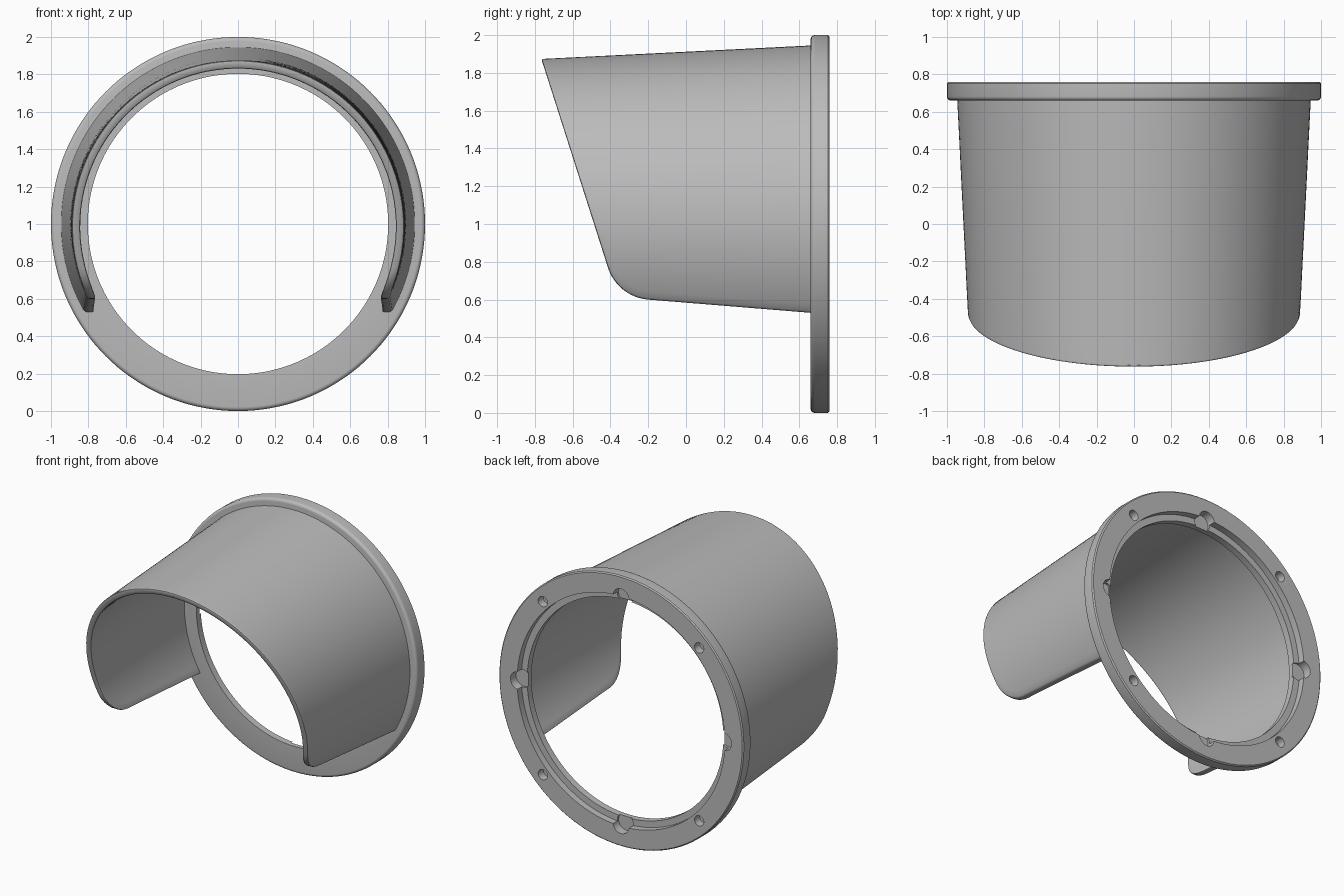
import bpy, bmesh, math
from mathutils import Vector, Matrix

cube = bpy.data.objects.get("Cube")
if cube:
    bpy.data.objects.remove(cube)

grey = bpy.data.materials.new("plain grey")
grey.use_nodes = True
colour = (0.5, 0.5, 0.5, 1)
grey.diffuse_color = colour
grey.node_tree.nodes["Principled BSDF"].inputs["Base Color"].default_value = colour


def make_object(name, bm):
    bmesh.ops.remove_doubles(bm, verts=bm.verts, dist=1e-5)
    bmesh.ops.recalc_face_normals(bm, faces=bm.faces)
    mesh = bpy.data.meshes.new(name)
    bm.to_mesh(mesh)
    bm.free()
    mesh.materials.append(grey)
    obj = bpy.data.objects.new(name, mesh)
    bpy.context.collection.objects.link(obj)
    return obj


def activate(obj):
    bpy.ops.object.select_all(action="DESELECT")
    obj.select_set(True)
    bpy.context.view_layer.objects.active = obj


def smooth(obj):
    activate(obj)
    bpy.ops.object.shade_smooth_by_angle(angle=math.radians(30))


def bridge(bm, loops, closed=False):
    """Join closed point loops, in order, with quads."""
    rows = [[bm.verts.new(p) for p in loop] for loop in loops]
    pairs = list(zip(rows, rows[1:]))
    if closed:
        pairs.append((rows[-1], rows[0]))
    for a, b in pairs:
        for i in range(len(a)):
            j = (i + 1) % len(a)
            bm.faces.new((a[i], a[j], b[j], b[i]))
    return rows


# Mounting ring: a turned profile of (radius, y) with a recess at the back
FRONT, BACK, CENTRE = 0.66, 0.76, 1.0
HOLE, RECESS, FLOOR, ROUND = 0.803, 0.85, 0.71, 0.022
profile = [(HOLE, FRONT)]
for i in range(6):
    a = math.radians(90 * i / 5)
    profile.append((1 - ROUND + ROUND * math.sin(a), FRONT + ROUND - ROUND * math.cos(a)))
profile += [(1, BACK - 0.008), (0.992, BACK), (RECESS, BACK), (RECESS, FLOOR), (HOLE, FLOOR)]
SEGMENTS = 144
bm = bmesh.new()
loops = []
for i in range(SEGMENTS):
    a = math.tau * i / SEGMENTS
    loops.append([(r * math.cos(a), y, CENTRE + r * math.sin(a)) for r, y in profile])
bridge(bm, loops, closed=True)
ring = make_object("mounting_ring", bm)

# Cutters: four blind screw holes and four round notches
bm = bmesh.new()


def add_cutter(angle, distance, radius, depth):
    place = Vector((distance * math.cos(angle), BACK, CENTRE + distance * math.sin(angle)))
    matrix = Matrix.Translation(place) @ Matrix.Rotation(math.pi / 2, 4, "X")
    bmesh.ops.create_cone(bm, cap_ends=True, segments=32, radius1=radius,
                          radius2=radius, depth=2 * depth, matrix=matrix)


for k in range(4):
    add_cutter(math.pi * (k / 2 + 0.25), 0.905, 0.038, 0.06)
    add_cutter(math.pi * k / 2, 0.84, 0.065, 0.065)
cutter = make_object("ring_cutter", bm)
cutter.hide_render = True
activate(ring)
cut = ring.modifiers.new("holes", "BOOLEAN")
cut.operation = "DIFFERENCE"
cut.solver = "EXACT"
cut.object = cutter
bpy.ops.object.modifier_apply(modifier=cut.name)
bpy.data.objects.remove(cutter)
smooth(ring)

# Hood: a tapered open shell, trimmed by a slanted front and rounded lower corner
CORNER = Vector((-0.18, 0.844))
CORNER_RADIUS = 0.245
LOW, HIGH = math.radians(85.35), math.radians(17.7)
TAPER, BASE = 0.05, 0.912
THICK = 0.044


def edge_path(inward, inset):
    """Trim line in (y, z), inset from the cut, up to the top of the shell."""
    def on_corner(a):
        return CORNER - (CORNER_RADIUS - inset) * Vector((math.cos(a), math.sin(a)))
    low, high = on_corner(LOW), on_corner(HIGH)
    along = Vector((math.sin(LOW), -math.cos(LOW)))
    start = low + along * ((FRONT + 0.02 - low.x) / along.x)
    up = Vector((-math.sin(HIGH), math.cos(HIGH)))
    reach = (BASE + TAPER * high.x - inward + CENTRE - high.y) / (up.y - TAPER * up.x)
    top = high + up * reach
    path = [start.lerp(low, i / 8) for i in range(8)]
    path += [on_corner(LOW + (HIGH - LOW) * i / 12) for i in range(12)]
    path += [high.lerp(top, 1 - (1 - i / 32) ** 2) for i in range(33)]
    return path


def edge_angle(point, inward):
    radius = BASE + TAPER * point.x - inward
    return radius, math.asin(max(-1, min(1, (point.y - CENTRE) / radius)))


def on_shell(y, radius, a):
    return (radius * math.cos(a), y, CENTRE + radius * math.sin(a))


# Rounded rim layers: (depth into the wall, inset from the trim line)
layers = [(0, 0.01), (0.003, 0.003), (0.01, 0),
          (THICK - 0.01, 0), (THICK - 0.003, 0.003), (THICK, 0.01)]
paths = [edge_path(*layer) for layer in layers]
COLUMNS = 96
loops = []
for row in range(len(paths[0])):
    left, right, arcs = [], [], []
    for (inward, inset), path in zip(layers, paths):
        p = path[row]
        radius, a = edge_angle(p, inward)
        right.append(on_shell(p.x, radius, a))
        left.append(on_shell(p.x, radius, math.pi - a))
        if inward in (0, THICK):
            arcs.append([on_shell(p.x, radius, a + (math.pi - 2 * a) * c / COLUMNS)
                         for c in range(COLUMNS + 1)])
    loops.append(arcs[0] + left[1:-1] + arcs[1][::-1] + right[-2:0:-1])
bm = bmesh.new()
rows = bridge(bm, loops)

# Close the end hidden inside the ring
n, side = COLUMNS + 1, len(layers) - 2
first = rows[0]
for c in range(COLUMNS):
    outer, inner = c, 2 * n + side - 1 - c
    bm.faces.new((first[outer], first[outer + 1], first[inner - 1], first[inner]))
bm.faces.new(first[n - 1:n + side + 1])
bm.faces.new(first[2 * n + side - 1:] + first[:1])
bmesh.ops.dissolve_degenerate(bm, dist=1e-5, edges=bm.edges)
smooth(make_object("tapered_hood", bm))
